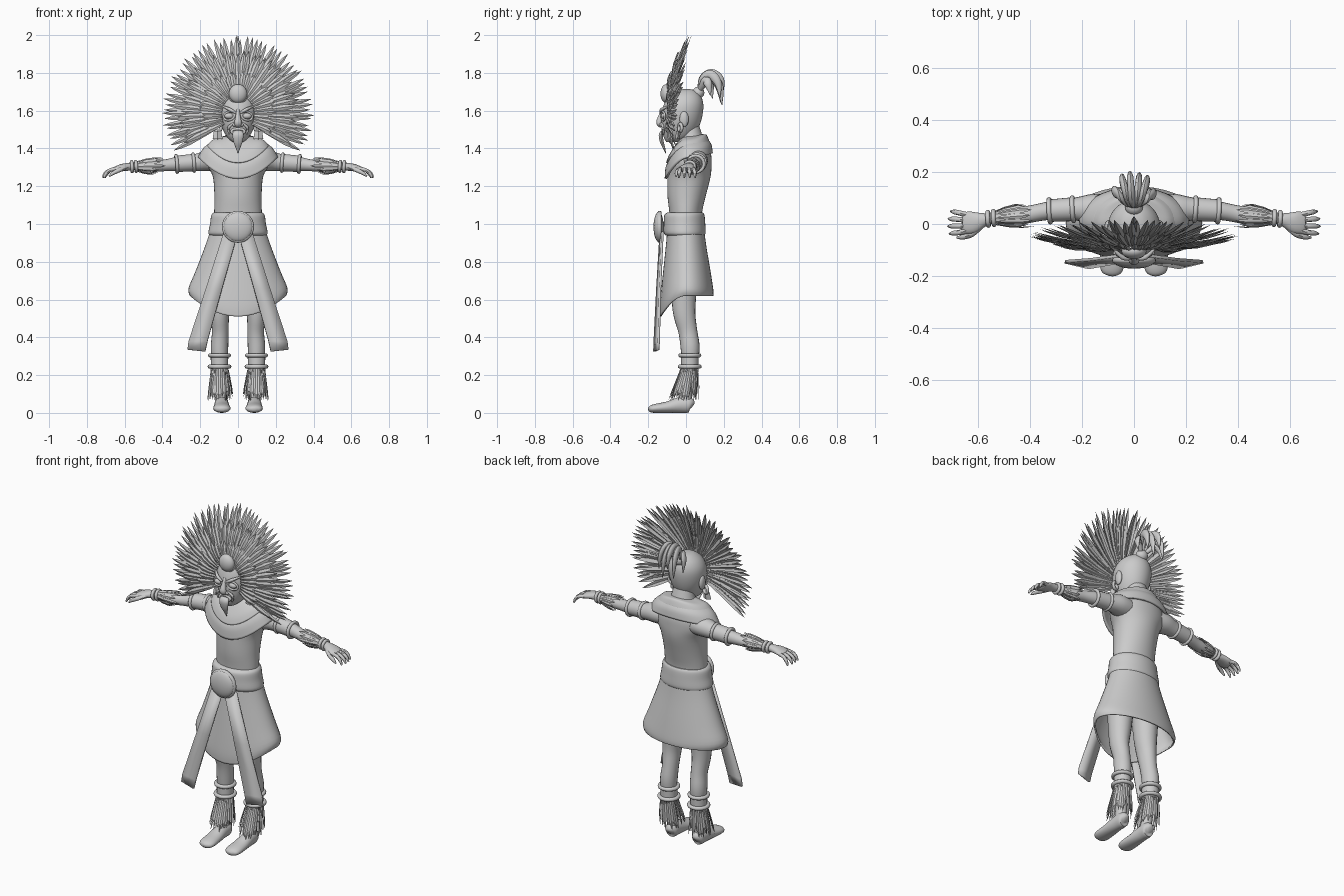
import bpy, bmesh, math, random
from mathutils import Vector, Matrix

random.seed(4)
cube = bpy.data.objects.get("Cube")
if cube:
    bpy.data.objects.remove(cube, do_unlink=True)

grey = bpy.data.materials.new("plain grey")
grey.use_nodes = True
grey.diffuse_color = (0.6, 0.6, 0.6, 1)
grey.node_tree.nodes["Principled BSDF"].inputs["Base Color"].default_value = (0.6, 0.6, 0.6, 1)


def finish(name, bm, mirror=False, thick=0, smooth=True):
    me = bpy.data.meshes.new(name)
    bmesh.ops.recalc_face_normals(bm, faces=bm.faces[:])
    bm.to_mesh(me)
    bm.free()
    me.materials.append(grey)
    if smooth:
        me.shade_smooth()
        me.set_sharp_from_angle(angle=math.radians(45))
    ob = bpy.data.objects.new(name, me)
    bpy.context.collection.objects.link(ob)
    if thick:
        ob.modifiers.new("Thickness", 'SOLIDIFY').thickness = thick
    if mirror:
        ob.modifiers.new("Mirror", 'MIRROR').use_mirror_merge = False
    return ob


def spline(rows, steps):
    """Catmull-Rom interpolation of equal-length tuples."""
    out = []
    for i in range(len(rows) - 1):
        p = [rows[max(0, min(len(rows) - 1, i + k))] for k in (-1, 0, 1, 2)]
        for s in range(steps):
            t = s / steps
            out.append([b + 0.5 * t * (c - a + t * (2 * a - 5 * b + 4 * c - d + t * (3 * (b - c) + d - a)))
                        for a, b, c, d in zip(*p)])
    return out + [list(rows[-1])]


def skin(bm, rings, caps=True):
    vs = [[bm.verts.new(p) for p in r] for r in rings]
    n = len(vs[0])
    for a, b in zip(vs, vs[1:]):
        for j in range(n):
            bm.faces.new((a[j], a[(j + 1) % n], b[(j + 1) % n], b[j]))
    if caps:
        bm.faces.new(vs[0])
        bm.faces.new(vs[-1])


def loft(name, rows, caps=True, thick=0, n=40, steps=4):
    """Upright body: rows of z, half width, front y, back y, front lift, back lift."""
    rings = []
    for z, rx, yf, yb, lf, lb in spline(rows, steps):
        ring = []
        for k in range(n):
            a = math.tau * k / n
            s = math.sin(a)
            ring.append((rx * math.cos(a), (yf + yb) / 2 + (yb - yf) / 2 * s,
                         z + s * s * (lf if s < 0 else lb)))
        rings.append(ring)
    bm = bmesh.new()
    skin(bm, rings, caps)
    return finish(name, bm, thick=thick)


def tube(bm, rows, ref=(0, 0, 1), n=14, steps=4):
    """Limb along a path: rows of x, y, z, side radius, up radius."""
    pts = spline(rows, steps)
    pos = [Vector(p[:3]) for p in pts]
    rings = []
    for i, p in enumerate(pts):
        t = (pos[min(i + 1, len(pos) - 1)] - pos[max(i - 1, 0)]).normalized()
        side = t.cross(Vector(ref)).normalized()
        up = side.cross(t)
        rings.append([pos[i] + side * max(p[3], .001) * math.cos(math.tau * k / n)
                      + up * max(p[4], .001) * math.sin(math.tau * k / n) for k in range(n)])
    skin(bm, rings)


def torus(bm, c, ra, rb, r, axis, n=28, m=10):
    """Ring of minor radius r around an axis; ra, rb are its two half sizes."""
    rot = Vector((0, 0, 1)).rotation_difference(Vector(axis)).to_matrix()
    rings = []
    for i in range(n + 1):
        a = math.tau * i / n
        rings.append([Vector(c) + rot @ Vector(((ra + r * math.cos(b)) * math.cos(a),
                     (rb + r * math.cos(b)) * math.sin(a), r * math.sin(b)))
                     for b in (math.tau * k / m for k in range(m))])
    skin(bm, rings, caps=False)
    bmesh.ops.remove_doubles(bm, verts=bm.verts[:], dist=1e-5)


def ball(bm, c, size):
    m = Matrix.Translation(c) @ Matrix.Diagonal((*size, 1))
    bmesh.ops.create_uvsphere(bm, u_segments=24, v_segments=14, radius=1, matrix=m)


def feather(bm, base, tip, width, face, bend=0):
    """Pointed blade with a raised midrib, facing the direction 'face'."""
    base, tip, face = Vector(base), Vector(tip), Vector(face).normalized()
    side = (tip - base).cross(face).normalized() * width / 2
    rows = []
    for t, w in ((0, .35), (.35, .8), (.7, 1), (.88, .6), (1, .02)):
        mid = base.lerp(tip, t) + face * bend * math.sin(t * math.pi)
        rows.append([bm.verts.new(p) for p in (mid - side * w, mid + face * width * .2 * w, mid + side * w)])
    for a, b in zip(rows, rows[1:]):
        for k in (0, 1):
            bm.faces.new((a[k], a[k + 1], b[k + 1], b[k]))


# Torso and neck, collar, skirt, belt
loft("torso", [(.98, .125, -.085, .085, 0, 0), (1.06, .126, -.088, .085, 0, 0), (1.15, .125, -.098, .105, 0, 0),
               (1.25, .133, -.098, .13, 0, 0), (1.32, .165, -.09, .135, 0, 0), (1.38, .15, -.07, .13, 0, 0),
               (1.43, .08, -.04, .1, 0, 0), (1.52, .055, -.03, .07, 0, 0)])
loft("outer_collar", [(1.355, .212, -.113, .142, -.115, .02), (1.40, .185, -.108, .135, -.1, .02),
                      (1.43, .15, -.09, .115, -.09, .02)], caps=False, thick=.012)
loft("inner_collar", [(1.415, .165, -.106, .125, -.09, .02), (1.445, .135, -.09, .11, -.08, .025),
                      (1.46, .09, -.055, .095, -.04, .015), (1.465, .06, -.03, .08, -.01, .01)],
     caps=False, thick=.01)
loft("skirt", [(1.03, .128, -.095, .09, 0, 0), (.9, .168, -.105, .105, 0, 0), (.75, .225, -.125, .13, -.04, 0),
               (.66, .262, -.138, .145, -.09, -.01), (.62, .255, -.138, .145, -.11, 0)], caps=False, thick=.008)
loft("belt", [(.94, .15, -.108, .098, 0, 0), (.955, .157, -.118, .104, 0, 0), (1.0, .148, -.118, .102, 0, 0),
              (1.045, .142, -.115, .098, 0, 0), (1.06, .13, -.1, .09, 0, 0)])

# Round buckle and the two hanging sash tails
bm = bmesh.new()
ball(bm, (0, -.145, .985), (.078, .027, .078))
torus(bm, (0, -.14, .985), .073, .073, .012, (0, 1, 0))
finish("buckle", bm)
bm = bmesh.new()
strip = [((.0, -.14, .96), (.075, -.13, .96)), ((.085, -.158, .66), (.17, -.143, .66)),
         ((.163, -.172, .38), (.262, -.15, .38)), ((.175, -.174, .325), (.268, -.152, .335))]
rows = [[bm.verts.new(p) for p in r] for r in strip]
for a, b in zip(rows, rows[1:]):
    bm.faces.new((a[0], a[1], b[1], b[0]))
finish("sash_tail", bm, mirror=True, thick=.012)

# Legs, feet, ankle bands and fringe
bm = bmesh.new()
tube(bm, [(.085, -.01, .8, .075, .08), (.09, -.012, .62, .062, .066), (.096, -.008, .52, .05, .058),
          (.094, .01, .43, .044, .05), (.098, .022, .34, .046, .05), (.096, .018, .24, .036, .038),
          (.09, .0, .12, .03, .033), (.088, -.005, .05, .03, .034)], ref=(0, 1, 0), n=20)
finish("leg", bm, mirror=True)
bm = bmesh.new()
tube(bm, [(.085, .034, .035, .012, .015), (.086, .02, .042, .034, .04), (.087, -.03, .042, .038, .042),
          (.086, -.1, .03, .043, .03), (.085, -.16, .024, .046, .024), (.084, -.188, .02, .036, .018),
          (.084, -.2, .018, .012, .008)], n=20)
finish("foot", bm, mirror=True)
bm = bmesh.new()
for z, r in ((.305, .05), (.245, .052)):
    torus(bm, (.098, .02, z), r, r, .011, (0, 0, 1))
tube(bm, [(.098, .02, .31, .047, .047), (.098, .02, .23, .045, .045)], ref=(0, 1, 0), n=20)
finish("ankle_band", bm, mirror=True)
bm = bmesh.new()
for k in range(34):
    a = math.tau * k / 34
    out = Vector((math.cos(a), math.sin(a), 0))
    r = random.uniform(.052, .072)
    end = Vector((.096, -.012, random.uniform(.06, .1))) + Vector((out.x * r, out.y * (r + .012), 0))
    feather(bm, Vector((.098, .02, .245)) + out * .045, end, .016, out)
finish("ankle_fringe", bm, mirror=True, smooth=False)

# Arms, hands, cuffs and forearm feathers
bm = bmesh.new()
tube(bm, [(.09, .04, 1.335, .07, .06), (.16, .055, 1.335, .062, .056), (.22, .058, 1.326, .045, .046),
          (.32, .052, 1.318, .036, .038), (.39, .04, 1.31, .033, .031), (.45, .03, 1.307, .034, .031),
          (.55, .022, 1.305, .022, .02), (.58, .016, 1.303, .027, .021), (.62, .006, 1.297, .042, .019),
          (.655, .004, 1.287, .04, .014), (.66, .004, 1.286, .02, .008)], n=18)
for k, length in enumerate((.92, 1, .98, .85)):
    y = -.026 + k * .02
    spread = y * 1.25
    tip = .65 + .065 * length
    tube(bm, [(.64, y, 1.29, .011, .012), (.672, spread, 1.287, .01, .01),
              (tip - .012, spread * 1.1, 1.268, .009, .009), (tip, spread * 1.15, 1.245, .004, .005)], n=8)
tube(bm, [(.59, -.005, 1.3, .014, .013), (.625, -.038, 1.287, .012, .012),
          (.66, -.05, 1.27, .01, .01), (.682, -.052, 1.252, .004, .004)], n=8)
finish("arm_and_hand", bm, mirror=True)
bm = bmesh.new()
tube(bm, [(.235, .057, 1.325, .046, .046), (.33, .051, 1.318, .043, .043)], n=24)
for x, y, z, r in ((.235, .057, 1.325, .045), (.325, .051, 1.318, .044),
                   (.54, .023, 1.305, .026), (.562, .02, 1.304, .026)):
    torus(bm, (x, y, z), r, r, .009, (1, -.06, -.07))
finish("arm_cuffs", bm, mirror=True)
bm = bmesh.new()
for k in range(12):
    a = math.tau * k / 12
    out = Vector((0, math.cos(a), math.sin(a)))
    feather(bm, Vector((.54, .023, 1.305)) + out * .024,
            Vector((random.uniform(.38, .44), .034, 1.308)) + out * .042, .022, out, .006)
finish("forearm_feathers", bm, mirror=True, smooth=False)

# Head and facial features
loft("head", [(1.435, .03, -.105, -.03, 0, 0), (1.46, .058, -.118, .03, 0, 0), (1.51, .084, -.128, .066, 0, 0),
              (1.57, .1, -.13, .086, 0, 0), (1.63, .1, -.118, .092, 0, 0), (1.675, .08, -.095, .08, 0, 0),
              (1.705, .045, -.055, .052, 0, 0), (1.714, .012, -.015, .02, 0, 0)])
bm = bmesh.new()
tube(bm, [(0, -.12, 1.605, .008, .01), (0, -.134, 1.57, .013, .013), (0, -.142, 1.535, .02, .016),
          (0, -.13, 1.515, .014, .008)], ref=(0, 1, 0))
for s in (-1, 1):
    ball(bm, (s * .018, -.13, 1.525), (.012, .012, .01))
finish("nose", bm)
bm = bmesh.new()
ball(bm, (.047, -.116, 1.572), (.025, .016, .016))
torus(bm, (.047, -.121, 1.572), .031, .022, .006, (.3, -1, 0))
finish("eye", bm, mirror=True)
bm = bmesh.new()
tube(bm, [(.012, -.134, 1.588, .005, .006), (.045, -.128, 1.607, .009, .009), (.085, -.09, 1.625, .004, .004)])
tube(bm, [(.022, -.13, 1.535, .004, .005), (.05, -.122, 1.51, .008, .008), (.045, -.12, 1.475, .004, .004)])
finish("brow_and_cheek", bm, mirror=True)
bm = bmesh.new()
torus(bm, (0, -.122, 1.49), .034, .014, .008, (0, -1, 0))
finish("lips", bm)
bm = bmesh.new()
tube(bm, [(0, -.11, 1.49, .024, .012), (0, -.132, 1.475, .03, .012), (0, -.128, 1.435, .024, .01),
          (0, -.115, 1.4, .011, .006), (0, -.108, 1.375, .002, .002)], ref=(0, 1, 0))
finish("tongue", bm)

# Ears with hanging earrings, forehead jewel
bm = bmesh.new()
ball(bm, (.1, -.01, 1.555), (.014, .024, .042))
torus(bm, (.108, -.03, 1.51), .02, .02, .009, (.4, -1, 0))
tube(bm, [(.108, -.04, 1.492, .02, .012), (.108, -.045, 1.45, .026, .012)], ref=(0, 1, 0), n=4, steps=1)
finish("ear_and_earring", bm, mirror=True)
bm = bmesh.new()
ball(bm, (0, -.105, 1.69), (.048, .03, .05))
torus(bm, (0, -.092, 1.685), .045, .045, .007, (0, -1, .3))
finish("forehead_jewel", bm)

# Feather crown: three fanned layers, long at the back and short in front
bm = bmesh.new()
for count, reach, width, y0, lean in ((58, .405, .03, -.08, .05), (45, .33, .03, -.088, .03),
                                      (31, .22, .028, -.095, .01)):
    for k in range(count):
        a = math.radians(-29 + 238 * k / (count - 1)) + random.uniform(-.02, .02)
        up = math.sin(a)
        r = (reach + .015 * up) * random.uniform(.94, 1)
        yt = y0 + lean * (.7 + 1.0 * up) + random.uniform(-.008, .012)
        feather(bm, (.085 * math.cos(a), y0, 1.58 + .1 * up),
                (r * math.cos(a), yt, 1.58 + r * up), width, (0, -1, 0), .01)
feather(bm, (0, -.08, 1.68), (0, .03, 2.0), .03, (0, -1, 0))
finish("feather_crown", bm, smooth=False)

# Topknot with drooping locks at the back of the head
bm = bmesh.new()
ball(bm, (0, .065, 1.695), (.034, .032, .032))
for x, top, back, low in ((-.075, 1.765, .14, 1.665), (-.045, 1.79, .185, 1.64), (-.015, 1.805, .195, 1.69),
                          (.02, 1.795, .19, 1.63), (.05, 1.8, .18, 1.67), (.075, 1.765, .13, 1.68)):
    tube(bm, [(x * .1, .07, 1.7, .01, .01), (x * .4, .085, top - .035, .017, .014),
              (x * .75, .085 + (back - .085) * .45, top - .008, .024, .014),
              (x, back - .012, (top + low) / 2 + .015, .02, .012), (x * 1.05, back, low, .002, .002)],
         ref=(1, .01, 0), n=10)
finish("topknot", bm)
